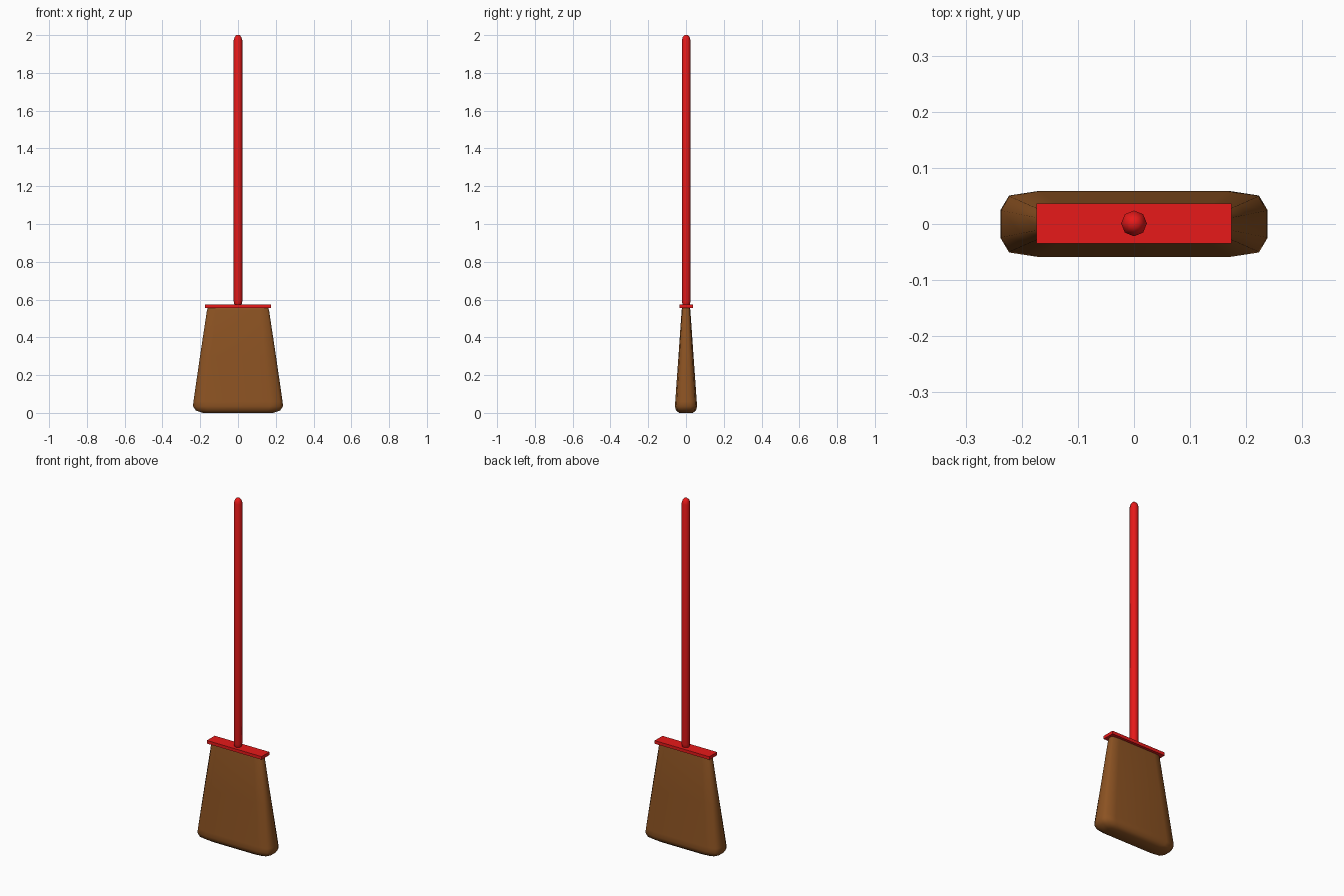
import bpy, bmesh
from math import cos, sin, pi

if "Cube" in bpy.data.objects:
    bpy.data.objects.remove(bpy.data.objects["Cube"])


def material(name, color):
    m = bpy.data.materials.new(name)
    m.diffuse_color = color
    m.use_nodes = True
    m.node_tree.nodes["Principled BSDF"].inputs["Base Color"].default_value = m.diffuse_color
    return m


def loft(name, section, rings, mat, center_y=0.0, smooth=True):
    """Stack a closed unit section at each (z, half_x, half_y) and cap both ends."""
    bm = bmesh.new()
    loops = [[bm.verts.new((x * rx, y * ry + center_y, z)) for x, y in section]
             for z, rx, ry in rings]
    n = len(section)
    for a, b in zip(loops, loops[1:]):
        for i in range(n):
            j = (i + 1) % n
            bm.faces.new((a[i], a[j], b[j], b[i]))
    bm.faces.new(loops[0][::-1])
    bm.faces.new(loops[-1])
    bmesh.ops.recalc_face_normals(bm, faces=bm.faces)
    for f in bm.faces:
        f.smooth = smooth
    me = bpy.data.meshes.new(name)
    bm.to_mesh(me)
    bm.free()
    me.materials.append(mat)
    ob = bpy.data.objects.new(name, me)
    bpy.context.collection.objects.link(ob)
    return ob


red = material("red_paint", (0.8, 0.01, 0.01, 1))
brown = material("bristle_brown", (0.26, 0.085, 0.016, 1))

# Bristle head: chamfered rectangle section, mirrored from one quadrant
quad = [(1.0, 0.42), (0.935, 0.86), (0.71, 1.0)]
half = quad + [(-x, y) for x, y in reversed(quad)]
section = half + [(x, -y) for x, y in reversed(half)]
loft("bristles", section, [
    (0.000, 0.185, 0.036),
    (0.013, 0.224, 0.053),
    (0.035, 0.238, 0.059),
    (0.060, 0.236, 0.057),
    (0.300, 0.201, 0.040),
    (0.545, 0.164, 0.023),
    (0.560, 0.158, 0.020)], brown)

# Flat binding plate on top of the bristles
square = [(1, 1), (-1, 1), (-1, -1), (1, -1)]
loft("binding_plate", square, [(0.555, 0.174, 0.0355), (0.573, 0.174, 0.0355)],
     red, 0.001, smooth=False)

# Eight-sided handle with rounded ends
octagon = [(cos(i * pi / 4), sin(i * pi / 4)) for i in range(8)]
loft("handle", octagon, [(z, r, r) for z, r in [
    (0.566, 0.015), (0.576, 0.020), (0.592, 0.023),
    (1.972, 0.023), (1.990, 0.018), (2.000, 0.009)]], red, 0.001)
